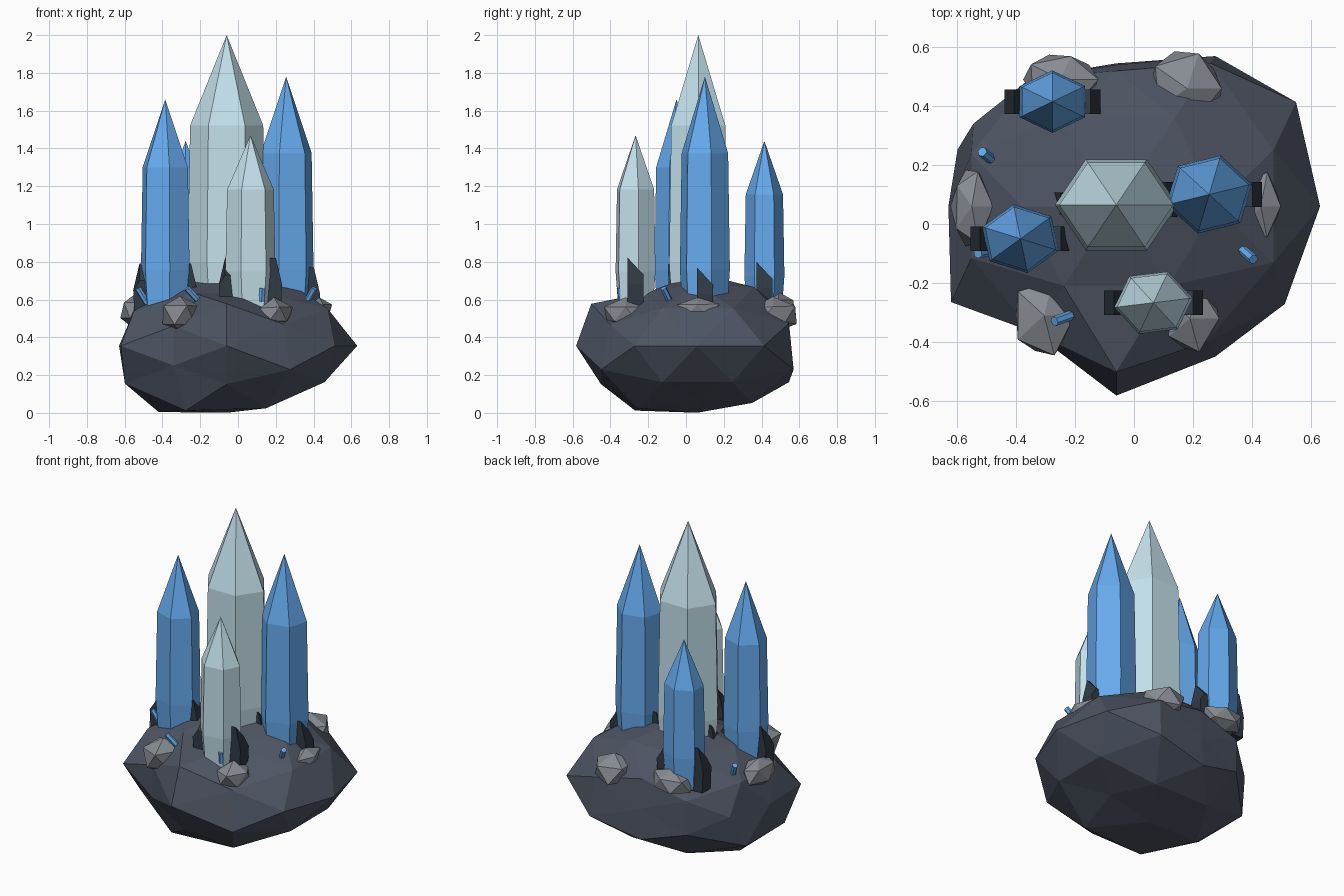
import bpy, bmesh, random
from math import cos, sin, radians, pi
from itertools import product
from mathutils import Vector

if "Cube" in bpy.data.objects:
    bpy.data.objects.remove(bpy.data.objects["Cube"])

random.seed(4)


def material(name, rgb):
    m = bpy.data.materials.new(name)
    m.diffuse_color = (*rgb, 1)
    m.use_nodes = True
    m.node_tree.nodes["Principled BSDF"].inputs["Base Color"].default_value = m.diffuse_color
    return m


DARK = material("dark_rock", (0.075, 0.09, 0.125))
SHARD = material("dark_shard", (0.03, 0.042, 0.06))
GREY = material("grey_stone", (0.24, 0.26, 0.29))
BLUE = material("blue_crystal", (0.13, 0.40, 0.85))
PALE = material("pale_crystal", (0.55, 0.75, 0.83))


def finish(bm, name, mat):
    bmesh.ops.recalc_face_normals(bm, faces=bm.faces)
    me = bpy.data.meshes.new(name)
    bm.to_mesh(me)
    bm.free()
    ob = bpy.data.objects.new(name, me)
    me.materials.append(mat)
    bpy.context.collection.objects.link(ob)
    return ob


def loft(name, rings, mat, apex=None):
    """Join rings of points, cap the bottom, close the top flat or to a tip."""
    bm = bmesh.new()
    vs = [[bm.verts.new(p) for p in r] for r in rings]
    n = len(vs[0])
    for a, b in zip(vs, vs[1:]):
        for i in range(n):
            j = (i + 1) % n
            bm.faces.new((a[i], a[j], b[j], b[i]))
    bm.faces.new(vs[0][::-1])
    if apex:
        tip = bm.verts.new(apex)
        for i in range(n):
            bm.faces.new((vs[-1][i], vs[-1][(i + 1) % n], tip))
    else:
        bm.faces.new(vs[-1])
    return finish(bm, name, mat)


# Rock base: a faceted ball with a radius for each direction
DIRS = [  # direction, radii for each sign combination
    ((1, 0, 0), (.89, 1.08)), ((0, 1, 0), (1.07, .8)), ((0, 0, 1), (.92, 1.0)),
    ((0, .851, .526), (1.0, 1.1, .95, .9)),
    ((.526, 0, .851), (1.07, .95, .86, 1.0)),
    ((.851, .526, 0), (1.03, .89, 1.05, 1.12)),
    ((.309, .5, .809), (1.1, .9, .97, 1.0, 1.06, .9, .97, 1.0)),
    ((.5, .809, .309), (.88, .88, .9, .9, 1.05, .95, 1.05, 1.0)),
    ((.809, .309, .5), (1.04, .95, 1.04, .95, 1.0, 1.03, 1.0, 1.03)),
]
bm = bmesh.new()
place = []
for d, radii in DIRS:
    signs = product(*[(-1, 1) if c else (1,) for c in d])
    for s, r in zip(signs, radii):
        u = Vector([a * b for a, b in zip(d, s)]).normalized()
        v = bm.verts.new(u)
        place.append((v, Vector((-.06 + .64 * r * u.x, .06 + .60 * r * u.y,
                                 .355 + .385 * r * u.z))))
bmesh.ops.convex_hull(bm, input=bm.verts)
for v, p in place:
    v.co = p
finish(bm, "rock_base", DARK)

# Crystals: six-sided columns with a long tip, and two dark shards at each foot
CRYSTALS = [  # name, x, y, foot z, tip z, rx, ry, turn, material
    ("tall_crystal", -.06, .065, .55, 2.0, .208, .178, 0, PALE),
    ("right_crystal", .255, .10, .55, 1.78, .15, .137, 15, BLUE),
    ("left_crystal", -.385, -.05, .57, 1.66, .137, .118, 40, BLUE),
    ("back_crystal", -.277, .415, .58, 1.44, .128, .106, 30, BLUE),
    ("front_crystal", .066, -.267, .60, 1.47, .134, .114, 8, PALE),
]
for name, x, y, z, tip, rx, ry, turn, mat in CRYSTALS:
    h = tip - z
    rings = [[(x + rx * k * cos(radians(turn) + i * pi / 3),
               y + ry * k * sin(radians(turn) + i * pi / 3), z + h * f)
              for i in range(6)]
             for k, f in ((.86, -.06), (1, .17), (.93, .67))]
    loft(name, rings, mat, (x, y, tip))
    for side, label in ((-1, "left"), (1, "right")):
        cx = x + side * (.75 * rx + .02)
        foot = [(cx + a * .04, y + b * .042, z - .06)
                for a, b in ((-1, -1), (1, -1), (1, 1), (-1, 1))]
        top = [(cx + (a * .022 - side * .008), y + b * .042,
                z + (.22 if b * side < 0 else .13))
               for a, b in ((-1, -1), (1, -1), (1, 1), (-1, 1))]
        mid = [(px + (px - cx) * .1 + side * .003, py, z + .08) for px, py, _ in foot]
        loft(f"{name}_{label}_shard", [foot, mid, top], SHARD)

# Loose grey stones sunk into the rock
STONES = [  # centre, half sizes
    ((-.305, -.31, .515), (.115, .145, .11)),
    ((.19, -.32, .52), (.105, .125, .085)),
    ((.43, .06, .54), (.075, .125, .075)),
    ((-.55, .06, .545), (.075, .145, .09)),
    ((-.25, .49, .56), (.14, .10, .085)),
    ((.18, .46, .52), (.14, .135, .10)),
]
for i, (c, s) in enumerate(STONES):
    bm = bmesh.new()
    bmesh.ops.create_icosphere(bm, subdivisions=1, radius=1)
    for v in bm.verts:
        k = random.uniform(.88, 1.12)
        v.co = Vector([c[j] + v.co[j] * s[j] * k for j in range(3)])
    finish(bm, f"stone_{i + 1}", GREY)

# Tiny blue splinters leaning outward
SPLINTERS = [  # low end, high end
    ((-.215, -.31, .60), (-.27, -.33, .66)),
    ((.365, -.085, .59), (.405, -.12, .66)),
    ((-.485, .22, .57), (-.515, .245, .64)),
    ((-.48, -.09, .58), (-.53, -.10, .66)),
    ((.125, -.34, .59), (.13, -.35, .66)),
]
for i, (a, b) in enumerate(SPLINTERS):
    a, b = Vector(a), Vector(b)
    q = (b - a).to_track_quat('Z', 'Y')
    rings = [[p + q @ Vector((.017 * cos(t * pi / 3), .017 * sin(t * pi / 3), 0))
              for t in range(6)] for p in (a, b)]
    loft(f"splinter_{i + 1}", rings, BLUE)
